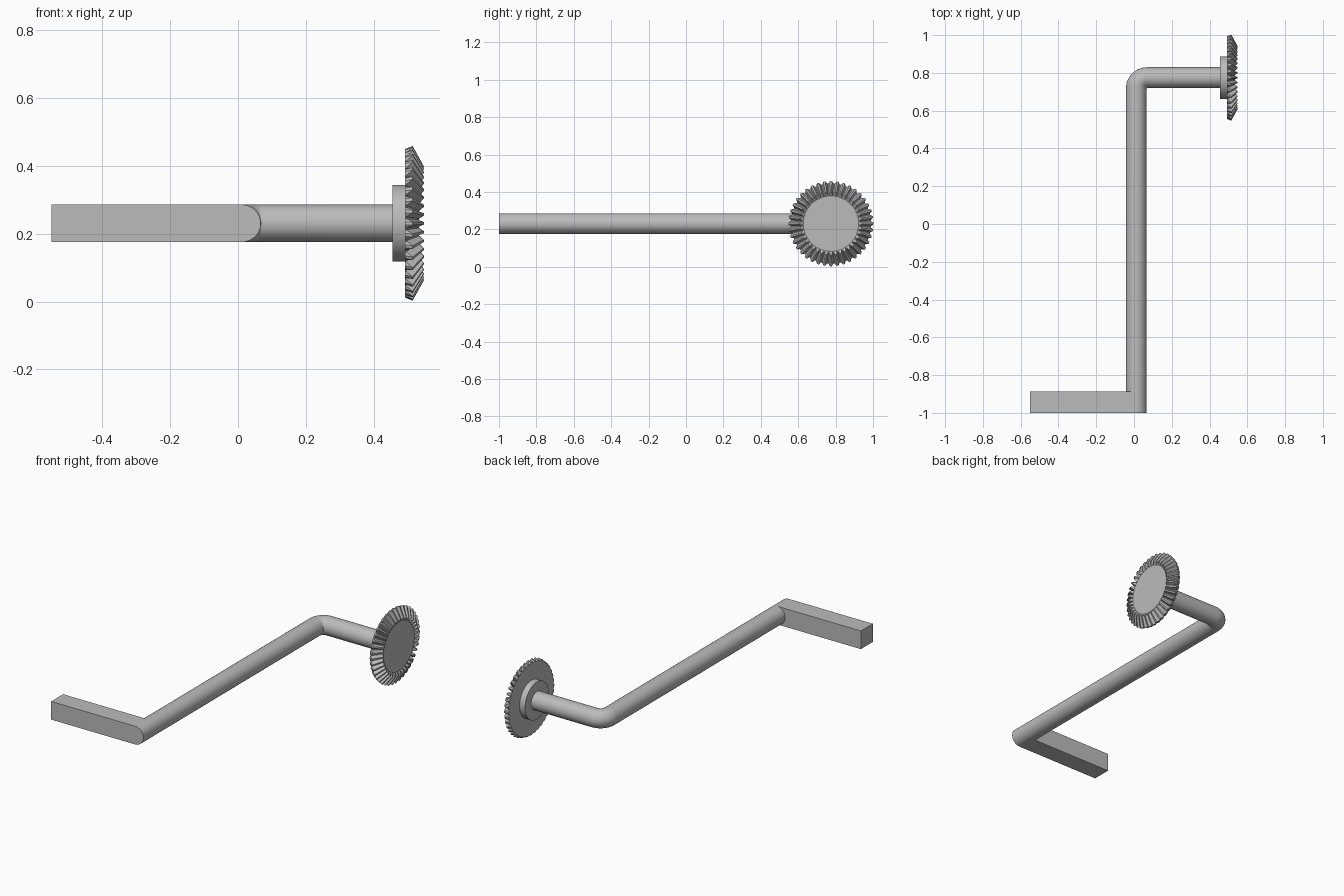
import bpy, bmesh
from math import sin, cos, pi, radians
from mathutils import Matrix, Vector

cube = bpy.data.objects.get("Cube")
if cube:
    bpy.data.objects.remove(cube, do_unlink=True)

steel = bpy.data.materials.new("grey_steel")
steel.use_nodes = True
GREY = (0.5, 0.5, 0.5, 1)
steel.diffuse_color = GREY
steel.node_tree.nodes["Principled BSDF"].inputs["Base Color"].default_value = GREY

AXIS_Z = 0.231      # height of the shaft axis
ROD = 0.055         # rod radius
ROD_X = 0.012       # axis of the long rod
ARM_Y = 0.775       # axis of the upper arm and gear


def finish(name, bm, smooth=True):
    bmesh.ops.recalc_face_normals(bm, faces=bm.faces)
    mesh = bpy.data.meshes.new(name)
    bm.to_mesh(mesh)
    bm.free()
    mesh.materials.append(steel)
    ob = bpy.data.objects.new(name, mesh)
    bpy.context.collection.objects.link(ob)
    if smooth:
        bpy.ops.object.select_all(action='DESELECT')
        ob.select_set(True)
        bpy.context.view_layer.objects.active = ob
        bpy.ops.object.shade_smooth_by_angle(angle=radians(30))
    return ob


def skin(bm, rings):
    """Join consecutive closed loops of vertices with faces."""
    for a, b in zip(rings, rings[1:]):
        n = len(a)
        for i in range(n):
            j = (i + 1) % n
            bm.faces.new((a[i], a[j], b[j], b[i]))


# Cranked rod: long shaft, tight elbow, short arm
bm = bmesh.new()
elbow = Vector((ROD_X + ROD + 0.003, ARM_Y - ROD - 0.003, AXIS_Z))
bend = ROD + 0.003
stations = [(Vector((ROD_X, -1, AXIS_Z)), 0)]
for k in range(13):
    t = pi / 2 * k / 12
    stations.append((elbow + bend * Vector((-cos(t), sin(t), 0)), t))
stations.append((Vector((0.47, ARM_Y, AXIS_Z)), pi / 2))
rings = []
for centre, t in stations:
    side = Vector((-cos(t), sin(t), 0))
    rings.append([bm.verts.new(centre + ROD * (cos(a) * side + sin(a) * Vector((0, 0, 1))))
                  for a in (2 * pi * i / 48 for i in range(48))])
skin(bm, rings)
bm.faces.new(rings[0])
bm.faces.new(rings[-1])
finish("cranked_rod", bm)

# Square handle bar
bm = bmesh.new()
bmesh.ops.create_cube(bm, size=1, matrix=Matrix.Translation((-0.269, -0.943, AXIS_Z))
                      @ Matrix.Diagonal((0.562, 0.114, 0.11, 1)))
finish("handle_bar", bm, smooth=False)

# Hub behind the gear
bm = bmesh.new()
bmesh.ops.create_cone(bm, cap_ends=True, segments=64, radius1=0.113, radius2=0.113, depth=0.04,
                      matrix=Matrix.Translation((0.475, ARM_Y, AXIS_Z)) @ Matrix.Rotation(pi / 2, 4, 'Y'))
finish("gear_hub", bm)

# Bevel gear: each ring gives (x, radius) at the tooth root and at the tooth tip
TEETH = 40
bm = bmesh.new()
profile = [((0.492, 0.214), (0.492, 0.219)),
           ((0.495, 0.213), (0.515, 0.228)),
           ((0.533, 0.152), (0.548, 0.168)),
           ((0.534, 0.148), (0.534, 0.148))]
rings = []
for root, tip in profile:
    ring = []
    for i in range(TEETH):
        for offset, (x, r) in ((-0.42, root), (-0.13, tip), (0.13, tip), (0.42, root)):
            a = 2 * pi * (i + offset) / TEETH
            ring.append(bm.verts.new((x, ARM_Y + r * cos(a), AXIS_Z + r * sin(a))))
    rings.append(ring)
skin(bm, rings)
bm.faces.new(rings[0])
bm.faces.new(rings[-1])
finish("bevel_gear", bm, smooth=False)
